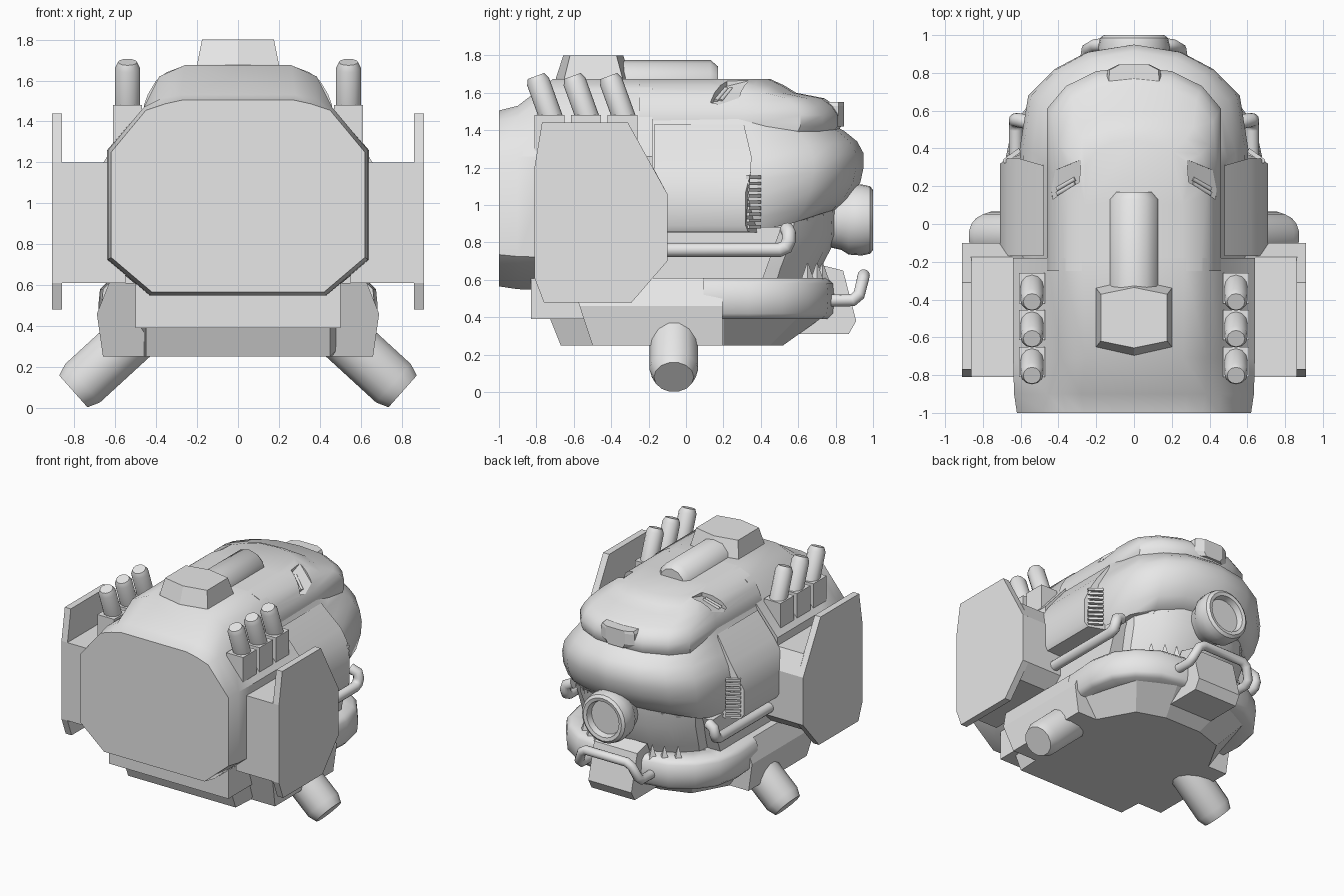
import bpy, bmesh, math
from mathutils import Vector

cube = bpy.data.objects.get("Cube")
if cube:
    bpy.data.objects.remove(cube, do_unlink=True)

grey = bpy.data.materials.new("light_grey")
grey.use_nodes = True
grey.diffuse_color = (0.8, 0.8, 0.8, 1)
for node in grey.node_tree.nodes:
    if node.type == 'BSDF_PRINCIPLED':
        node.inputs["Base Color"].default_value = (0.8, 0.8, 0.8, 1)


def finish(name, mesh, mirror=False, angle=35):
    mesh.materials.clear()
    mesh.materials.append(grey)
    ob = bpy.data.objects.new(name, mesh)
    bpy.context.collection.objects.link(ob)
    bpy.ops.object.select_all(action='DESELECT')
    ob.select_set(True)
    bpy.context.view_layer.objects.active = ob
    if angle:
        bpy.ops.object.shade_smooth_by_angle(angle=math.radians(angle))
    if mirror:
        ob.modifiers.new("Mirror", 'MIRROR')
    return ob


def loft(name, rings, mirror=False, angle=35):
    """Skin closed rings of equal length and cap both ends."""
    bm = bmesh.new()
    rows = [[bm.verts.new(p) for p in ring] for ring in rings]
    n = len(rows[0])
    for a, b in zip(rows, rows[1:]):
        for i in range(n):
            j = (i + 1) % n
            bm.faces.new((a[i], a[j], b[j], b[i]))
    bm.faces.new(rows[0])
    bm.faces.new(rows[-1])
    bmesh.ops.recalc_face_normals(bm, faces=bm.faces)
    mesh = bpy.data.meshes.new(name)
    bm.to_mesh(mesh)
    bm.free()
    return finish(name, mesh, mirror, angle)


def box(name, x, y, z, mirror=False):
    rings = [[(x[0], y[0], h), (x[1], y[0], h), (x[1], y[1], h), (x[0], y[1], h)] for h in z]
    return loft(name, rings, mirror, 0)


def slab(name, outline, xs, mirror=False):
    """Flat-sided block from a side outline of (y, z) points."""
    return loft(name, [[(x, y, z) for y, z in outline] for x in xs], mirror, 0)


def tube(name, path, radius, mirror=False, tips=None, sides=4):
    """Round bar along a path; tips scales the radius at each point."""
    cu = bpy.data.curves.new(name, 'CURVE')
    cu.dimensions = '3D'
    cu.bevel_depth = radius
    cu.bevel_resolution = sides
    cu.use_fill_caps = True
    sp = cu.splines.new('POLY')
    sp.points.add(len(path) - 1)
    for i, p in enumerate(path):
        sp.points[i].co = (*p, 1)
        sp.points[i].radius = tips[i] if tips else 1
    tmp = bpy.data.objects.new("tmp", cu)
    bpy.context.collection.objects.link(tmp)
    bpy.context.view_layer.update()
    deps = bpy.context.evaluated_depsgraph_get()
    mesh = bpy.data.meshes.new_from_object(tmp.evaluated_get(deps))
    bpy.data.objects.remove(tmp, do_unlink=True)
    return finish(name, mesh, mirror, 60)


def both(half):
    """Complete a one-sided outline with its mirrored half."""
    return half + [(-p[0], *p[1:]) for p in reversed(half) if abs(p[0]) > 1e-6]


# Front shell with its flat face plate
plate = [(0.42, 0.565), (0.62, 0.735), (0.62, 1.25), (0.45, 1.455), (0.36, 1.485), (0.27, 1.505)]
rim = [(0.43, 0.55), (0.635, 0.725), (0.635, 1.26), (0.46, 1.47), (0.38, 1.51), (0.28, 1.53)]
full = [(0.43, 0.545), (0.64, 0.72), (0.64, 1.26), (0.46, 1.47), (0.385, 1.62), (0.26, 1.675)]
loft("front_shell", [[(x, y, z) for x, z in both(s)]
                     for y, s in ((-1, plate), (-0.9, rim), (-0.71, full), (-0.18, full))], angle=40)


def layered(name, plan, back, levels, lift=0.0, angle=40):
    """Stack a plan outline by (z, x scale, y scale); lift raises the nose of low layers."""
    rings = []
    low, top = levels[0][0], levels[-1][0]
    for z, sx, sy in levels:
        ring = []
        for x, y in both(plan):
            rise = lift * min(max((y - 0.5) / 0.4, 0), 1) * (top - z) / (top - low)
            ring.append((x * sx, back + (y - back) * sy, z + rise))
        rings.append(ring)
    return loft(name, rings, angle=angle)


# Rear dome and its overhanging brow
dome = [(0.46, -0.25), (0.46, 0.3), (0.46, 0.62), (0.36, 0.74), (0.2, 0.82), (0, 0.84)]
helmet = layered("upper_helmet", dome, -0.25,
                 [(1.2, 0.95, 0.9), (1.37, 0.98, 0.96), (1.42, 1, 0.99), (1.48, 1, 0.99), (1.53, 0.96, 0.96),
                  (1.57, 0.91, 0.91), (1.6, 0.87, 0.77), (1.64, 0.76, 0.71), (1.675, 0.56, 0.64)])

# Shallow eye sockets cut in the dome shoulders
for s in (1, -1):
    near = [(0.29, 0.22, 1.635), (0.43, 0.13, 1.53), (0.47, 0.13, 1.9), (0.29, 0.22, 1.9)]
    far = [(0.28, 0.34, 1.665), (0.45, 0.27, 1.55), (0.47, 0.27, 1.9), (0.28, 0.34, 1.9)]
    cutter = loft("socket_cutter", [[(s * x, y, z) for x, y, z in r] for r in (near, far)], angle=0)
    cutter.hide_render = True
    mod = helmet.modifiers.new("Socket", 'BOOLEAN')
    mod.operation = 'DIFFERENCE'
    mod.object = cutter
    bpy.context.view_layer.objects.active = helmet
    bpy.ops.object.modifier_apply(modifier=mod.name)
    bpy.data.objects.remove(cutter, do_unlink=True)
for d in (0, 0.025):
    tube("eye_slat", [(0.31, 0.215 + d, 1.622), (0.405, 0.16 + d, 1.557)], 0.012, True)

# Upper lip, mouth core and jaw hinges
lip = [(0.6, -0.2), (0.605, 0.4), (0.56, 0.68), (0.42, 0.82), (0.25, 0.91), (0, 0.95)]
layered("upper_lip", lip, -0.2, [(0.85, 0.93, 0.88), (0.93, 0.98, 0.94), (1.04, 1, 0.985), (1.14, 1, 1),
                                 (1.23, 0.97, 1), (1.31, 0.89, 0.97), (1.38, 0.82, 0.91), (1.46, 0.76, 0.8)], 0.12)
layered("mouth_core", lip, -0.2, [(0.42, 0.78, 0.72), (0.66, 0.82, 0.8), (0.84, 0.86, 0.88), (1.1, 0.86, 0.89)],
        angle=30)
slab("jaw_hinge", [(-0.19, 0.55), (0.39, 0.55), (0.51, 0.88), (-0.19, 0.9)], (0.4, 0.575), True)

# Cheek boxes with louvres
cheek = [(0.5, 0.85), (0.69, 0.855), (0.71, 0.89), (0.71, 1.07), (0.67, 1.18), (0.62, 1.26), (0.48, 1.43)]
loft("cheek_box", [[(x, -0.17, z) for x, z in cheek],
                   [(x, 0.41 - max(x - 0.58, 0) * 0.7 - max(z - 1.18, 0) * 0.4, z) for x, z in cheek]], True, 40)
for i in range(9):
    z = 0.875 + i * 0.033
    loft("cheek_louvre", [[(0.6, 0.38, h), (0.685, 0.32, h), (0.695, 0.34, h), (0.61, 0.402, h)]
                          for h in (z, z + 0.018)], True, 0)

# Round snout lamp
lathe = [(0.13, 0.7), (0.16, 0.83), (0.185, 0.87), (0.19, 0.94), (0.18, 0.985), (0.16, 1.0),
         (0.135, 0.995), (0.125, 0.95)]
turn = [math.tau * i / 24 for i in range(24)]
loft("snout_lamp", [[(r * math.cos(a), y, 0.92 + r * math.sin(a)) for a in turn] for r, y in lathe])

# Lower jaw: centre box, side boxes, belly tray
box("jaw_centre", (-0.5, 0.5), (-0.83, 0.45), (0.39, 0.61))
side = [(0.42, 0.61), (0.63, 0.61), (0.69, 0.46), (0.66, 0.25), (0.42, 0.25)]
loft("jaw_side_box", [[(x, -0.5 - (z - 0.25) * 0.33, z) for x, z in side],
                      [(x, 0.195, z) for x, z in side]], True, 0)
tray = [(0.45, -0.67), (0.5, 0.2), (0.36, 0.45), (0.15, 0.52)]
tray_top = [(0.45, -0.73), (0.6, 0.2), (0.48, 0.6), (0.22, 0.73)]
loft("belly_tray", [[(x, y, 0.25) for x, y in both(tray)],
                    [(x, y, 0.4) for x, y in both(tray_top)]], angle=0)

# Rounded front jaw bar, swept along an arc
arc = [Vector(p) for p in both([(0.55, 0.1), (0.565, 0.33), (0.535, 0.47), (0.46, 0.57),
                                (0.34, 0.65), (0.18, 0.675), (0, 0.68)])]
bar = [(-0.11, 0.4), (0.08, 0.39), (0.11, 0.42), (0.118, 0.5), (0.11, 0.58), (0.08, 0.61), (-0.06, 0.61), (-0.11, 0.57)]
rings = []
for i, p in enumerate(arc):
    t = (arc[min(i + 1, len(arc) - 1)] - arc[max(i - 1, 0)]).normalized()
    rings.append([(p.x + t.y * d, p.y - t.x * d, z) for d, z in bar])
loft("jaw_bar", rings, angle=50)

# Chin block with bent handle
slab("chin_block", [(0.55, 0.31), (0.87, 0.31), (0.91, 0.38), (0.84, 0.65), (0.72, 0.68)], (-0.18, 0.18))
handle = [(0.25, 0.74, 0.49), (0.25, 0.89, 0.49), (0.245, 0.925, 0.52), (0.21, 0.945, 0.6), (0.17, 0.95, 0.625)]
tube("chin_handle", both(handle), 0.033)

# Teeth on both jaws
for x, y in ((0.23, 0.73), (0.31, 0.7), (0.39, 0.65)):
    for name, z, tip in (("lower_tooth", 0.59, 0.69), ("upper_tooth", 0.95, 0.87)):
        tube(name, [(x, y, z), (x, y, tip)], 0.038, True, (1, 0.08), 0)

# Side pipes
tube("side_pipe", [(0.625, -0.2, 0.76), (0.625, 0.5, 0.76), (0.625, 0.535, 0.775), (0.625, 0.55, 0.81),
                   (0.615, 0.55, 0.85), (0.565, 0.54, 0.87)], 0.038, True)

# Side shields on their mounts
slab("side_shield", [(-0.77, 1.44), (-0.31, 1.44), (-0.1, 1.06), (-0.1, 0.7), (-0.29, 0.48),
                     (-0.76, 0.48), (-0.81, 0.61), (-0.81, 1.2)], (0.86, 0.91), True)
slab("shield_mount", [(-0.81, 1.2), (-0.175, 1.2), (-0.1, 1.06), (-0.1, 0.7), (-0.2, 0.61),
                      (-0.81, 0.61)], (0.55, 0.865), True)

# Angled feet
tube("foot", [(0.46, -0.065, 0.395), (0.76, -0.065, 0.12), (0.805, -0.065, 0.08)], 0.13, True, (1, 1, 0.82), 5)

# Exhaust stacks on stepped blocks
for y in (-0.725, -0.53, -0.335):
    box("exhaust_block", (0.47, 0.61), (y - 0.085, y + 0.075), (1.15, 1.48), True)
    tube("exhaust_pipe", [(0.54, y + 0.01, 1.45), (0.54, y - 0.066, 1.66), (0.54, y - 0.077, 1.69)],
         0.062, True, (1, 1, 0.75))

# Roof hatch, spine tube and brow badge
roof = both([(0.2, -0.34), (0.2, -0.65), (0, -0.695)]) + [(0, -0.295)]
loft("roof_hatch", [[(x * s, -0.5 + (y + 0.5) * t, z) for x, y in roof]
                    for z, s, t in ((1.64, 1.05, 1.03), (1.68, 1, 1), (1.8, 0.88, 0.8))], angle=0)
tube("spine_tube", [(0, -0.4, 1.64), (0, 0.13, 1.64), (0, 0.17, 1.64)], 0.136, tips=(1, 1, 0.75))
badge = [(0.1, 0.73), (0.145, 0.755), (0.14, 0.815), (0.08, 0.845)]
loft("brow_badge", [[(x * s, y, z) for x, y in both(badge)]
                    for z, s in ((1.42, 0.75), (1.45, 1), (1.53, 1), (1.55, 0.92))], angle=0)
